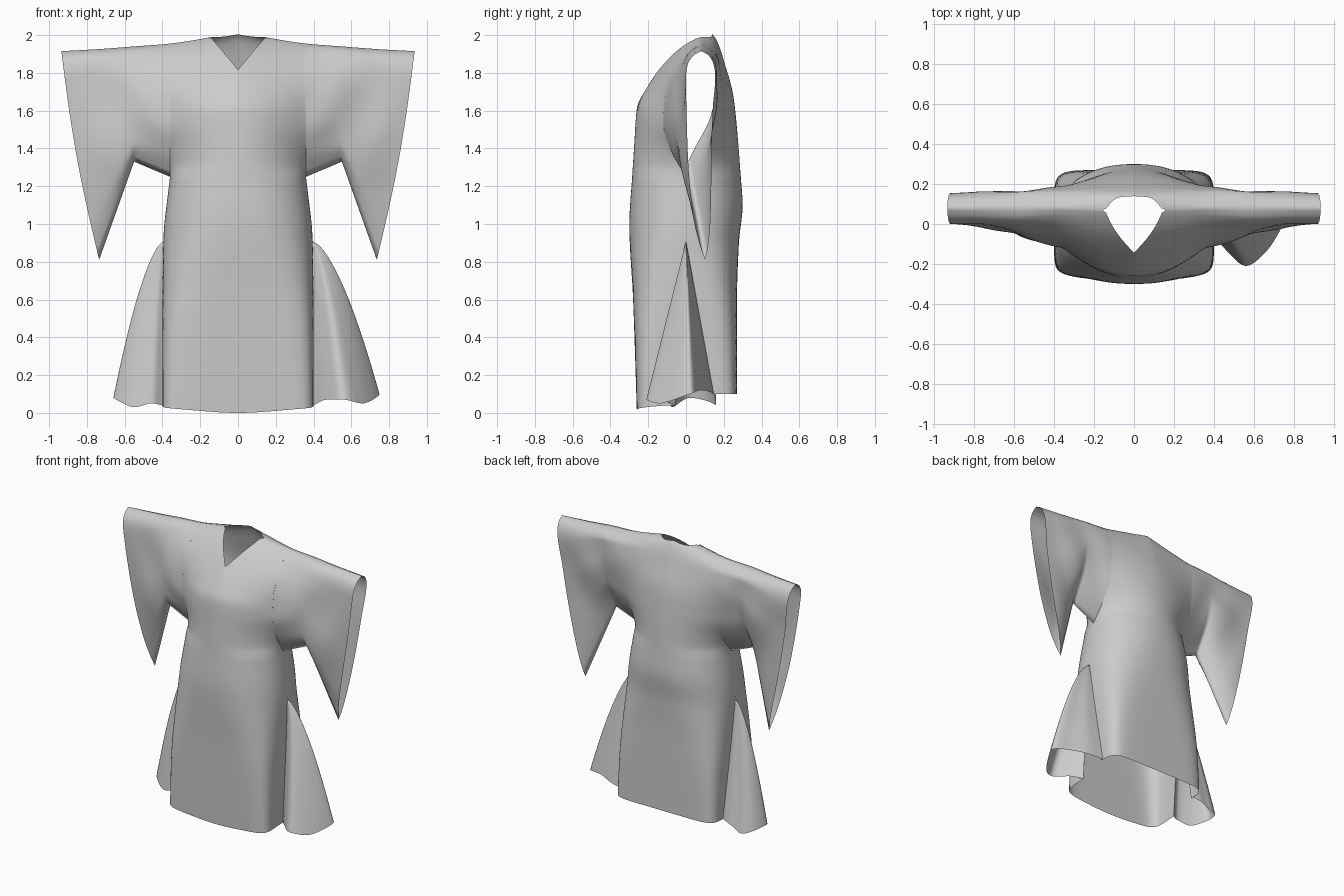
import bpy, bmesh
from math import sin, cos, pi

if "Cube" in bpy.data.objects:
    bpy.data.objects.remove(bpy.data.objects["Cube"])

N, ROWS, LOW = 56, 30, 40          # columns per panel, rows above / below the underarm
ARM_X, ARM_Z, SLIT = 0.36, 1.25, 0.91


def lerp(a, b, t):
    return a + (b - a) * t


def curve(pts, t):
    """Smooth monotone lookup through (key, value) points."""
    if t <= pts[0][0]:
        return pts[0][1]
    n = len(pts)
    d = [(pts[i + 1][1] - pts[i][1]) / (pts[i + 1][0] - pts[i][0]) for i in range(n - 1)]
    m = [d[0]] + [0 if a * b <= 0 else 2 * a * b / (a + b) for a, b in zip(d, d[1:])] + [d[-1]]
    for i in range(n - 1):
        if t <= pts[i + 1][0]:
            h = pts[i + 1][0] - pts[i][0]
            u = (t - pts[i][0]) / h
            return (pts[i][1] * (1 + 2 * u) * (1 - u) ** 2 + m[i] * h * u * (1 - u) ** 2
                    + pts[i + 1][1] * u * u * (3 - 2 * u) + m[i + 1] * h * u * u * (u - 1))
    return pts[-1][1]


def make(name, grids):
    """Join grids of points into one smooth cloth surface."""
    bm = bmesh.new()
    for g in grids:
        vs = [[bm.verts.new(p) for p in row] for row in g]
        for a, b in zip(vs, vs[1:]):
            for i in range(len(a) - 1):
                bm.faces.new((a[i], a[i + 1], b[i + 1], b[i]))
    bmesh.ops.remove_doubles(bm, verts=bm.verts, dist=0.0005)
    bmesh.ops.recalc_face_normals(bm, faces=bm.faces)
    me = bpy.data.meshes.new(name)
    bm.to_mesh(me)
    bm.free()
    for p in me.polygons:
        p.use_smooth = True
    ob = bpy.data.objects.new(name, me)
    bpy.context.collection.objects.link(ob)
    return ob


# Depth profiles from shoulder ridge (0) to underarm (1): front, back
CENTRE = ([(0, .07), (.02, .04), (.1, -.04), (.24, -.13), (.373, -.2), (.53, -.26), (.8, -.275), (1, -.285)],
          [(0, .07), (.015, .135), (.1, .175), (.2, .2), (.44, .25), (.67, .27), (1, .29)])
ARMHOLE = ([(0, .08), (.02, .05), (.1, -.01), (.25, -.08), (.4, -.11), (.6, -.12), (.8, -.08), (1, 0)],
           [(0, .08), (.02, .12), (.1, .17), (.3, .19), (.6, .17), (.8, .11), (1, 0)])
ELBOW = ([(0, .08), (.02, .04), (.1, 0), (.3, -.04), (.6, -.07), (.85, -.05), (1, .01)],
         [(0, .08), (.02, .12), (.1, .165), (.3, .17), (.6, .125), (.85, .055), (1, .01)])
CUFF = ([(0, .08), (.02, .04), (.06, .01), (.12, 0), (.5, .01), (.8, .04), (.95, .08), (1, .1)],
        [(0, .08), (.02, .12), (.06, .145), (.12, .155), (.3, .14), (.8, .13), (.95, .115), (1, .1)])
SHOULDER = [(0, 2.02), (.14, 1.99), (.36, 1.955), (.55, 1.94), (.75, 1.925), (.935, 1.915)]
# Skirt profiles by height
WIDTH = [(0, .4), (.5, .4), (.91, .395), (1.25, .36)]
FRONT = [(0, -.26), (.6, -.28), (1, -.30), (1.25, -.285)]
BACK = [(0, .27), (.6, .27), (.9, .28), (1.1, .30), (1.25, .29)]
SQUARE = [(0, 9), (.4, 6), (.7, 3.6), (.95, 2.5), (1.25, 2.1)]


def skirt(z, k, back):
    """Point on the lower body: k runs 0..1 from the right side to the left side."""
    gap = (.5 if back else .22) * max(0, (SLIT - z) / SLIT)
    a = gap + (pi - 2 * gap) * k
    n = curve(SQUARE, z)
    r = (abs(cos(a)) ** n + abs(sin(a)) ** n) ** (-1 / n)
    depth = curve(BACK if back else FRONT, z)
    return (curve(WIDTH, z) * r * cos(a), depth * r * sin(a), z)


# Body: front and back panels, neckline to hem
panels = []
for side in (0, 1):
    cols = []
    for i in range(N + 1):
        x = skirt(ARM_Z, i / N, side)[0]
        q = min(1, abs(x) / ARM_X)
        top = curve(SHOULDER, abs(x))
        c = max(0, 1 - abs(x) / .145)
        v0 = (.265 * c, .02 * (1 - (1 - c) ** 2))[side]
        col = []
        for j in range(ROWS):
            v = v0 + (1 - v0) * (j / ROWS) ** 1.5
            w = max(0, 1 - q ** 2.1) ** lerp(1.15, 1 / 2.1, v ** 6)
            y = lerp(curve(ARMHOLE[side], v), curve(CENTRE[side], v), w)
            col.append((x, y, lerp(top, ARM_Z, v)))
        hem = .10 if side else .04 * q * q
        col += [skirt(lerp(ARM_Z, hem, j / LOW), i / N, side) for j in range(LOW + 1)]
        cols.append(col)
    panels.append(cols)
make("tunic_body", panels)


# Sleeves: slanted loops from armhole to the pointed cuff
def sleeve(sign):
    sheets = []
    for side in (0, 1):
        cols = []
        for i in range(37):
            s = i / 36
            if s <= 1 / 3:
                t = s * 3
                tx = bx = lerp(ARM_X, .55, t)
                bz, pa, pb = lerp(ARM_Z, 1.33, t), ARMHOLE, ELBOW
            else:
                t = (s - 1 / 3) * 1.5
                tx, bx = lerp(.55, .935, t), lerp(.55, .735, t)
                bz, pa, pb = lerp(1.33, .81, t), ELBOW, CUFF
            col = []
            for j in range(ROWS + 1):
                v = (j / ROWS) ** 1.5
                bow = .02 * sin(pi * v) * max(0, s - 1 / 3) * 1.5
                fold = .01 * sin(pi * v) * sin(pi * s) * sin(9 * s + 7 * v)
                y = lerp(curve(pa[side], v), curve(pb[side], v), t) + fold
                col.append((sign * (lerp(tx, bx, v) + bow), y, lerp(curve(SHOULDER, tx), bz, v)))
            cols.append(col)
        sheets.append(cols)
    return sheets


make("right_sleeve", sleeve(1))
make("left_sleeve", sleeve(-1))


# Side gores: flared inserts that fan out from the top of each slit
def gore(sign, path):
    keys = [i / (len(path) + 1) for i in range(len(path) + 2)]
    grid = []
    for j in range(31):
        t = j / 30
        k = 0 if sign > 0 else 1
        row = []
        for i in range(49):
            u = i / 48
            hz = curve(list(zip(keys, [.04] + [p[2] for p in path] + [.10])), u)
            z = lerp(SLIT, hz, t)
            ends = skirt(z, k, 0), skirt(z, k, 1)
            dx = curve(list(zip(keys, [0] + [p[0] - .4 for p in path] + [0])), u) * t ** .65
            ys = [-.058] + [p[1] for p in path] + [.147]
            y = curve(list(zip(keys, ys)), u) * t
            row.append((lerp(ends[0][0], ends[1][0], u) + sign * dx, y, z))
        grid.append(row)
    return [grid]


make("right_gore", gore(1, [(.47, -.14, .07), (.56, -.21, .07), (.66, -.14, .05),
                            (.75, .02, .10), (.62, .08, .12), (.50, .13, .11)]))
make("left_gore", gore(-1, [(.46, -.09, .05), (.55, -.07, .03), (.66, .02, .08),
                            (.62, .12, .06), (.55, .16, .04), (.47, .16, .08)]))
